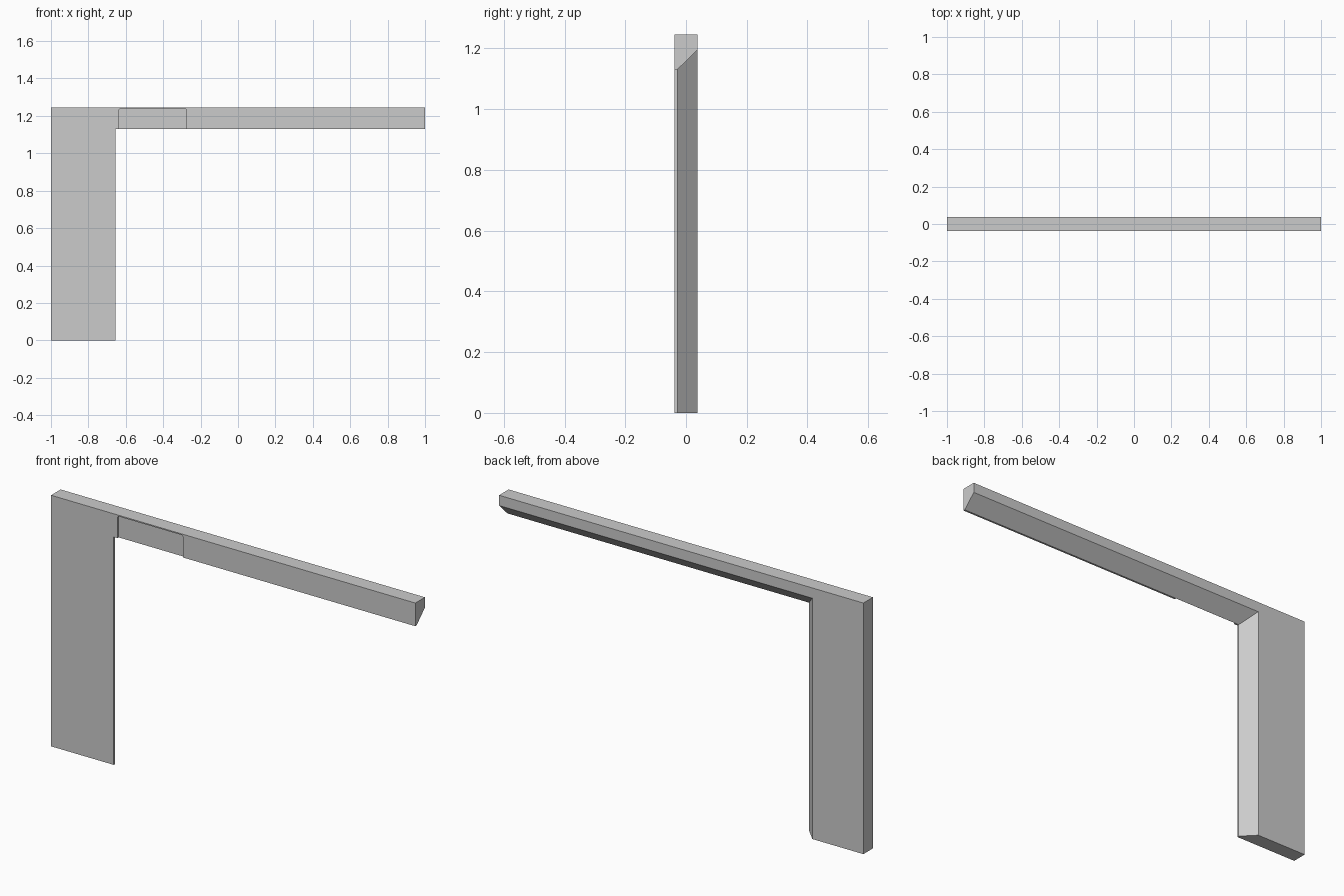
import bpy
import bmesh

cube = bpy.data.objects.get("Cube")
if cube:
    bpy.data.objects.remove(cube, do_unlink=True)

LEFT, RIGHT, TOP = -1.0, 1.0, 1.246
POST_EDGE, BEAM_EDGE = -0.656, 1.131     # inner edges of the opening
FRONT, LIP, BACK = -0.0375, -0.028, 0.0375
SPLAY = 0.064                            # how far the back edge steps away

grey = bpy.data.materials.new("plain grey")
grey.use_nodes = True
colour = (0.6, 0.6, 0.6, 1)
grey.diffuse_color = colour
grey.node_tree.nodes["Principled BSDF"].inputs["Base Color"].default_value = colour


def loft(name, rings):
    """Skin matching (y, outline) rings and cap both ends."""
    bm = bmesh.new()
    loops = [[bm.verts.new((x, y, z)) for x, z in outline] for y, outline in rings]
    n = len(loops[0])
    for a, b in zip(loops, loops[1:]):
        for i in range(n):
            j = (i + 1) % n
            bm.faces.new((a[i], a[j], b[j], b[i]))
    bm.faces.new(loops[0])
    bm.faces.new(loops[-1])
    bmesh.ops.recalc_face_normals(bm, faces=bm.faces)
    mesh = bpy.data.meshes.new(name)
    bm.to_mesh(mesh)
    bm.free()
    mesh.materials.append(grey)
    obj = bpy.data.objects.new(name, mesh)
    bpy.context.collection.objects.link(obj)
    return obj


def frame_outline(d):
    """Post and beam outline with the inner edges moved outward by d."""
    px, bz = POST_EDGE - d, BEAM_EDGE + d
    return [(LEFT, 0), (px, 0), (px, bz), (RIGHT, bz), (RIGHT, TOP), (LEFT, TOP)]


# Post and beam with a thin front lip and a splayed inner edge
frame = loft("post_and_beam", [(FRONT, frame_outline(0)),
                               (LIP, frame_outline(0)),
                               (BACK, frame_outline(SPLAY))])

# Shallow plate recess in the front of the beam, upper corners eased
x0, x1, z0, z1, r = -0.636, -0.277, 1.1, 1.24, 0.006
recess = [(x0, z0), (x1, z0), (x1, z1 - r), (x1 - r, z1), (x0 + r, z1), (x0, z1 - r)]
cutter = loft("recess_cutter", [(FRONT - 0.02, recess), (LIP - 0.0003, recess)])
cutter.hide_render = True

cut = frame.modifiers.new("recess", "BOOLEAN")
cut.operation = "DIFFERENCE"
cut.solver = "EXACT"
cut.object = cutter
bpy.context.view_layer.objects.active = frame
bpy.ops.object.modifier_apply(modifier=cut.name)
bpy.data.objects.remove(cutter, do_unlink=True)
